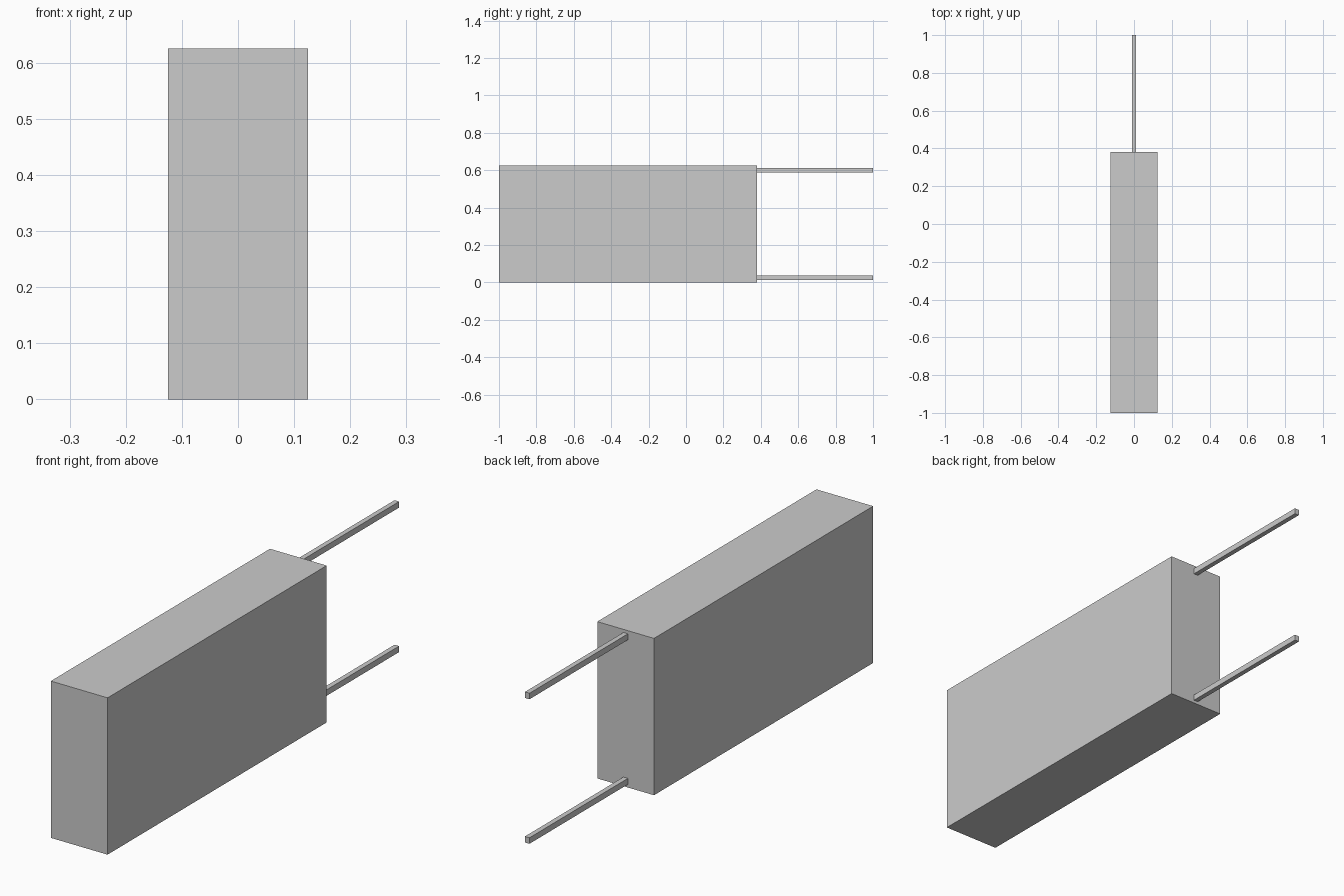
import bpy

if "Cube" in bpy.data.objects:
    bpy.data.objects.remove(bpy.data.objects["Cube"])


def box(name, lo, hi):
    """Axis-aligned box between two corners."""
    size = [b - a for a, b in zip(lo, hi)]
    centre = [(a + b) / 2 for a, b in zip(lo, hi)]
    bpy.ops.mesh.primitive_cube_add(size=1, location=centre)
    ob = bpy.context.object
    ob.name = name
    ob.scale = size
    bpy.ops.object.transform_apply(location=False, rotation=False, scale=True)
    return ob


HEIGHT, BACK = 0.625, 0.38
ROD_W, ROD_H, INSET = 0.02, 0.024, 0.0125

# Solid block
box("body", (-0.125, -1, 0), (0.125, BACK, HEIGHT))

# Two thin square rods out of the back face
for name, z in (("lower_rod", INSET), ("upper_rod", HEIGHT - INSET - ROD_H)):
    box(name, (-ROD_W / 2, BACK, z), (ROD_W / 2, 1, z + ROD_H))
